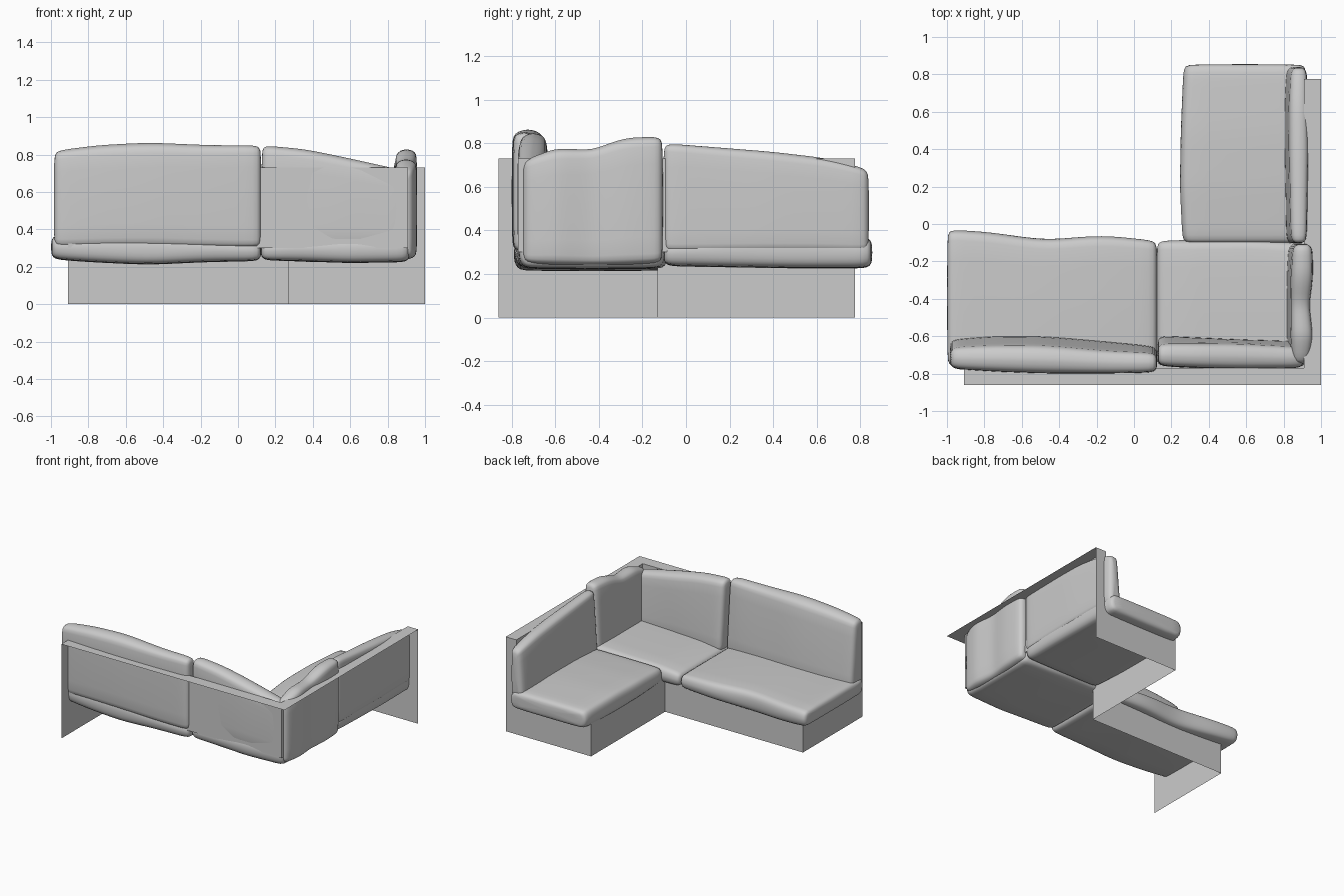
import bpy, bmesh
from mathutils import Vector


def finish(name, bm):
    bmesh.ops.recalc_face_normals(bm, faces=bm.faces)
    me = bpy.data.meshes.new(name)
    bm.to_mesh(me)
    bm.free()
    ob = bpy.data.objects.new(name, me)
    bpy.context.collection.objects.link(ob)
    return ob


def rounded(corners, r, n=3):
    # closed outline with each corner replaced by a small curve
    pts = []
    for i, c in enumerate(corners):
        a = c + (corners[i - 1] - c).normalized() * r
        b = c + (corners[(i + 1) % 4] - c).normalized() * r
        for k in range(n + 1):
            t = k / n
            pts.append(a * (1 - t) ** 2 + c * 2 * t * (1 - t) + b * t * t)
    return pts


def cushion(name, axis, stations, r):
    # station: (position, front bottom, front top, back, z low, z high)
    first, last = stations[0][0], stations[-1][0]
    e = 0.035

    def sample(u):
        for a, b in zip(stations, stations[1:]):
            if u <= b[0] + 1e-6:
                t = (u - a[0]) / (b[0] - a[0])
                return [p + (q - p) * t for p, q in zip(a[1:], b[1:])]
        return stations[-1][1:]

    mid = [first + e + (last - first - 2 * e) * i / 10 for i in range(11)]
    rings = [(first, e), (first + 0.3 * e, 0.3 * e)] + [(u, 0) for u in mid]
    rings += [(last - 0.3 * e, 0.3 * e), (last, e)]
    bm = bmesh.new()
    loops = []
    for u, d in rings:
        f0, f1, b, z0, z1 = sample(u)
        s = 1 if b > f0 else -1
        f0, f1, b, z0, z1 = f0 + s * d, f1 + s * d, b - s * d, z0 + d, z1 - d
        cs = [Vector(p) for p in ((f0, z0), (b, z0), (b, z1), (f1, z1))]
        rr = min(r, 0.45 * min((cs[i] - cs[i - 1]).length for i in range(4)))
        loops.append([bm.verts.new((u, p.x, p.y) if axis == 'x' else (p.x, u, p.y))
                      for p in rounded(cs, rr)])
    n = len(loops[0])
    for A, B in zip(loops, loops[1:]):
        for i in range(n):
            bm.faces.new((A[i], A[(i + 1) % n], B[(i + 1) % n], B[i]))
    bm.faces.new(loops[0])
    bm.faces.new(loops[-1])
    ob = finish(name, bm)
    for p in ob.data.polygons:
        p.use_smooth = True
    ob.modifiers.new("soft", 'SUBSURF').levels = 1


# frame: open-backed stepped profile swept around the corner, closed at both ends
profile = [(0.73, 0), (0.73, 0.3), (0.09, 0.3), (0.09, 0.73), (0, 0.73)]
bm = bmesh.new()
rows = [[bm.verts.new(c) for c in ((-0.91, -0.86 + d, z), (1 - d, -0.86 + d, z),
                                   (1 - d, 0.775, z))] for d, z in profile]
for A, B in zip(rows, rows[1:]):
    for i in range(2):
        bm.faces.new((A[i], A[i + 1], B[i + 1], B[i]))
for i, foot in ((0, (-0.91, -0.86, 0)), (2, (1, 0.775, 0))):
    bm.faces.new([row[i] for row in rows] + [bm.verts.new(foot)])
finish("frame", bm)

# seat cushions
cushion("seat_left", 'x', [
    (-1.0, -0.03, -0.03, -0.76, 0.24, 0.37),
    (-0.8, -0.04, -0.04, -0.78, 0.225, 0.37),
    (-0.48, -0.085, -0.085, -0.79, 0.21, 0.37),
    (-0.17, -0.06, -0.06, -0.79, 0.225, 0.36),
    (0.125, -0.09, -0.09, -0.78, 0.23, 0.34)], 0.06)
cushion("seat_corner", 'x', [
    (0.12, -0.09, -0.09, -0.76, 0.235, 0.34),
    (0.3, -0.085, -0.085, -0.77, 0.23, 0.36),
    (0.6, -0.08, -0.08, -0.775, 0.22, 0.365),
    (0.92, -0.1, -0.1, -0.765, 0.225, 0.37)], 0.06)
cushion("seat_chaise", 'y', [
    (-0.105, 0.26, 0.26, 0.92, 0.235, 0.36),
    (0.2, 0.245, 0.245, 0.925, 0.23, 0.38),
    (0.5, 0.25, 0.25, 0.925, 0.225, 0.385),
    (0.855, 0.265, 0.265, 0.92, 0.225, 0.37)], 0.06)

# back cushions
cushion("back_left", 'x', [
    (-0.985, -0.61, -0.66, -0.775, 0.3, 0.82),
    (-0.75, -0.59, -0.65, -0.79, 0.3, 0.85),
    (-0.48, -0.59, -0.65, -0.8, 0.3, 0.865),
    (-0.15, -0.62, -0.68, -0.8, 0.3, 0.85),
    (0.125, -0.65, -0.69, -0.795, 0.3, 0.85)], 0.07)
cushion("back_corner", 'x', [
    (0.125, -0.59, -0.64, -0.76, 0.3, 0.85),
    (0.35, -0.6, -0.64, -0.77, 0.3, 0.83),
    (0.55, -0.61, -0.64, -0.775, 0.3, 0.79),
    (0.91, -0.62, -0.66, -0.77, 0.3, 0.71)], 0.07)
cushion("side_back_corner", 'y', [
    (-0.75, 0.82, 0.85, 0.935, 0.25, 0.72),
    (-0.6, 0.81, 0.84, 0.96, 0.24, 0.775),
    (-0.43, 0.81, 0.84, 0.94, 0.24, 0.77),
    (-0.28, 0.81, 0.84, 0.96, 0.24, 0.825),
    (-0.105, 0.82, 0.85, 0.955, 0.25, 0.83)], 0.055)
cushion("side_back_chaise", 'y', [
    (-0.105, 0.81, 0.84, 0.925, 0.3, 0.8),
    (0.4, 0.8, 0.83, 0.935, 0.3, 0.76),
    (0.65, 0.8, 0.83, 0.93, 0.3, 0.73),
    (0.84, 0.81, 0.84, 0.925, 0.3, 0.68)], 0.055)
